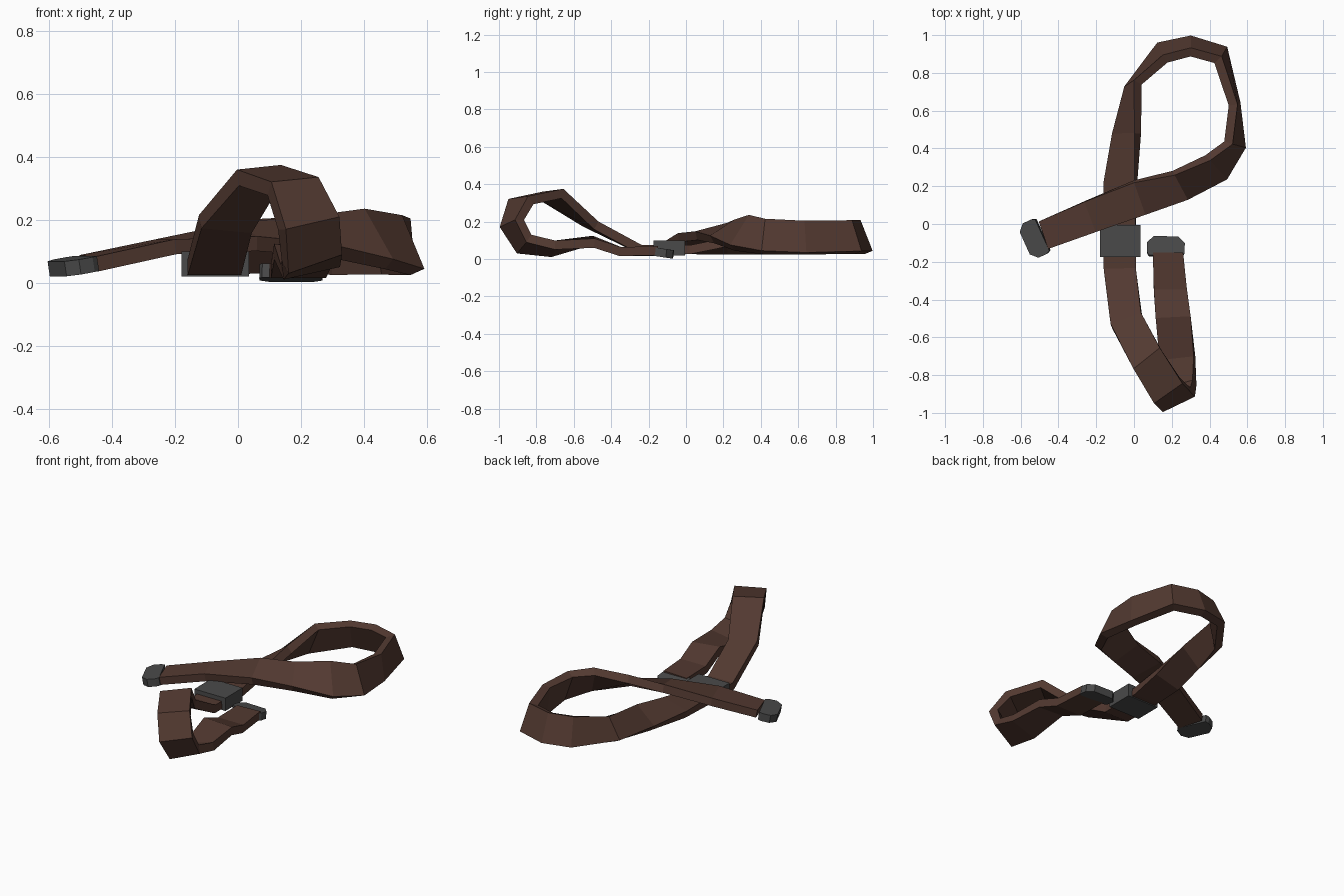
import bpy, bmesh
from mathutils import Vector, Matrix

if "Cube" in bpy.data.objects:
    bpy.data.objects.remove(bpy.data.objects["Cube"])


def material(name, rgb):
    m = bpy.data.materials.new(name)
    m.diffuse_color = (*rgb, 1)
    m.use_nodes = True
    m.node_tree.nodes["Principled BSDF"].inputs["Base Color"].default_value = m.diffuse_color
    return m


LEATHER = material("brown leather", (0.085, 0.041, 0.030))
METAL = material("dark grey metal", (0.068, 0.068, 0.068))


def finish(name, bm, mat):
    bmesh.ops.recalc_face_normals(bm, faces=bm.faces)
    me = bpy.data.meshes.new(name)
    bm.to_mesh(me)
    bm.free()
    me.materials.append(mat)
    ob = bpy.data.objects.new(name, me)
    bpy.context.collection.objects.link(ob)
    return ob


def strap(name, sections):
    """Ribbon through pairs of edge points, thickened to a flat strap."""
    bm = bmesh.new()
    rows = [(bm.verts.new(s[:3]), bm.verts.new(s[3:])) for s in sections]
    for (a, b), (c, d) in zip(rows, rows[1:]):
        bm.faces.new((a, b, d, c))
    ob = finish(name, bm, LEATHER)
    mod = ob.modifiers.new("thickness", 'SOLIDIFY')
    mod.thickness = 0.048
    mod.offset = 0
    mod.use_even_offset = True


def strap_tip(name, base, end, width, thick, cut=0.035):
    """Plate with two clipped corners at the free end."""
    base, end = Vector(base), Vector(end)
    length = (end - base).length
    x = (end - base).normalized()
    y = Vector((0, 0, 1)).cross(x).normalized()
    z = x.cross(y)
    w = width / 2
    outline = [(0, -w + .01), (.02, -w), (length - cut, -w), (length, -w + cut),
               (length, w - cut), (length - cut, w), (.02, w), (0, w - .01)]
    bm = bmesh.new()
    f = bm.faces.new([bm.verts.new((u, v, -thick / 2)) for u, v in outline])
    ext = bmesh.ops.extrude_face_region(bm, geom=[f])
    top = [g for g in ext["geom"] if isinstance(g, bmesh.types.BMVert)]
    bmesh.ops.translate(bm, verts=top, vec=(0, 0, thick))
    m = Matrix((x, y, z)).transposed().to_4x4()
    m.translation = base
    bm.transform(m)
    finish(name, bm, METAL)


# Front half: flat tail, raised loop, down into the buckle
strap("front_strap", [
    (.10, -.15, .040, .26, -.15, .045),
    (.105, -.35, .040, .28, -.35, .040),
    (.115, -.50, .100, .30, -.49, .085),
    (.14, -.72, .035, .32, -.70, .075),
    (.15, -.89, .050, .32, -.84, .110),
    (.14, -.972, .170, .31, -.89, .210),
    (.10, -.935, .300, .25, -.83, .315),
    (.00, -.77, .335, .14, -.66, .350),
    (-.12, -.54, .195, .04, -.48, .180),
    (-.16, -.24, .050, .01, -.24, .050),
    (-.16, -.09, .050, .01, -.09, .050)])

# Back half: out of the buckle, twists on edge round the loop, crosses over
strap("back_strap", [
    (-.16, -.09, .050, .01, -.09, .050),
    (-.16, .02, .050, .01, .02, .050),
    (-.155, .22, .048, .01, .22, .090),
    (-.10, .48, .045, .02, .48, .150),
    (-.03, .72, .040, .02, .75, .190),
    (.135, .94, .040, .165, .875, .200),
    (.30, .975, .035, .30, .91, .200),
    (.475, .92, .035, .445, .87, .200),
    (.54, .64, .030, .525, .63, .200),
    (.57, .41, .035, .50, .43, .205),
    (.48, .25, .060, .39, .35, .220),
    (.28, .14, .105, .21, .27, .190),
    (.06, .055, .125, .00, .225, .170),
    (-.20, -.04, .115, -.26, .12, .115),
    (-.45, -.13, .060, -.50, .015, .065)])

# Metal ends
strap_tip("front_strap_tip", (.167, -.17, .040), (.170, -.068, .025), .20, .045)
strap_tip("back_strap_tip", (-.482, -.058, .062), (-.575, -.100, .045), .20, .048)

# Buckle block
bm = bmesh.new()
bmesh.ops.create_cube(bm, size=1, matrix=Matrix.LocRotScale(
    Vector((-.072, -.09, .06)), None, Vector((.215, .17, .08))))
finish("buckle", bm, METAL)
